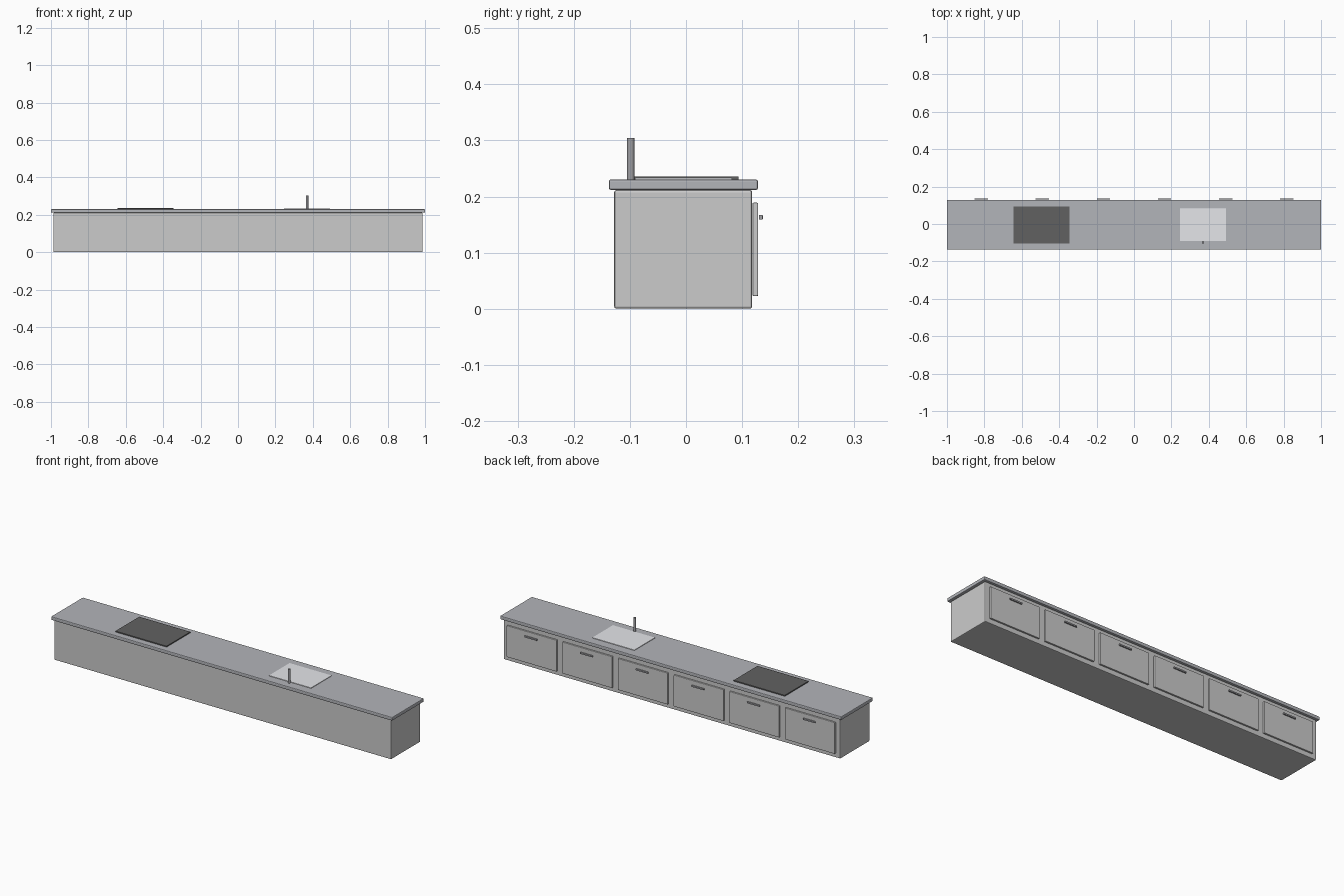
import bpy
import math

if "Cube" in bpy.data.objects:
    bpy.data.objects.remove(bpy.data.objects["Cube"])


def material(name, rgb):
    m = bpy.data.materials.new(name)
    m.diffuse_color = (*rgb, 1)
    m.use_nodes = True
    m.node_tree.nodes["Principled BSDF"].inputs["Base Color"].default_value = m.diffuse_color
    return m


def box(name, x, y, z, bevel=0.0, mat=None):
    """Box from (min, max) pairs with an optional rounded edge."""
    size = [b - a for a, b in (x, y, z)]
    centre = [(a + b) / 2 for a, b in (x, y, z)]
    bpy.ops.mesh.primitive_cube_add(size=1, location=centre)
    ob = bpy.context.object
    ob.name = name
    ob.scale = size
    bpy.ops.object.transform_apply(location=False, rotation=False, scale=True)
    if bevel:
        mod = ob.modifiers.new("rounded_edges", 'BEVEL')
        mod.width = bevel
        mod.segments = 2
    if mat:
        ob.data.materials.append(mat)
    return ob


stone = material("stone", (0.45, 0.46, 0.49))
glass = material("dark_glass", (0.12, 0.12, 0.12))
steel = material("steel", (0.78, 0.79, 0.82))
metal = material("dark_metal", (0.35, 0.35, 0.37))

# Cabinet body and overhanging worktop
box("cabinet_body", (-0.987, 0.987), (-0.128, 0.118), (0, 0.2115), 0.004)
box("countertop", (-1, 1), (-0.1375, 0.1285), (0.2115, 0.2305), 0.004, stone)

# Cooktop and sink plates set on the worktop
box("cooktop", (-0.645, -0.345), (-0.105, 0.094), (0.2295, 0.236), 0.001, glass)
box("sink", (0.245, 0.492), (-0.091, 0.082), (0.2285, 0.2335), 0.001, steel)

# Upright faucet
bpy.ops.mesh.primitive_cylinder_add(vertices=16, radius=0.0067, depth=0.075,
                                    location=(0.369, -0.0985, 0.2665))
faucet = bpy.context.object
faucet.name = "faucet"
faucet.data.materials.append(metal)
bpy.ops.object.shade_smooth_by_angle(angle=math.radians(30))

# Six doors with bar handles along the +y side
for i in range(6):
    cx = (i - 2.5) * 0.3263
    box(f"door_{i + 1}", (cx - 0.146, cx + 0.146), (0.1185, 0.1285),
        (0.0225, 0.189), 0.002)
    box(f"handle_{i + 1}", (cx - 0.036, cx + 0.036), (0.130, 0.137),
        (0.159, 0.167), 0.001, metal)
